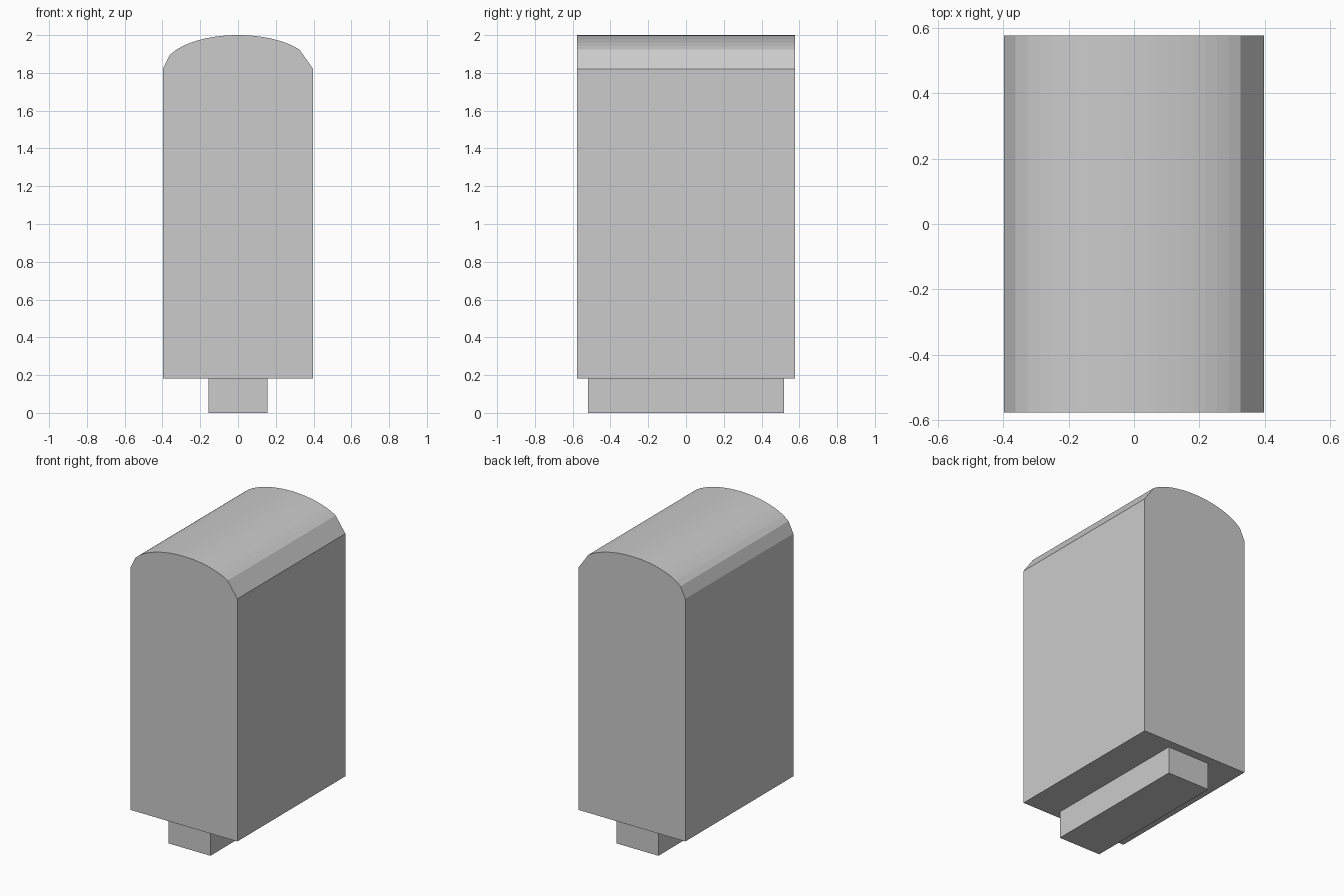
import bpy, bmesh, math

if "Cube" in bpy.data.objects:
    bpy.data.objects.remove(bpy.data.objects["Cube"])

HALF_W, HALF_D = 0.398, 0.576
BASE_Z, SPRING_Z, TOP_Z = 0.183, 1.82, 2.0


def extrude_profile(name, points, half_depth):
    """Extrude an x-z outline along y, centred on y = 0."""
    bm = bmesh.new()
    face = bm.faces.new([bm.verts.new((x, -half_depth, z)) for x, z in points])
    new = bmesh.ops.extrude_face_region(bm, geom=[face])["geom"]
    moved = [v for v in new if isinstance(v, bmesh.types.BMVert)]
    bmesh.ops.translate(bm, verts=moved, vec=(0, 2 * half_depth, 0))
    bmesh.ops.recalc_face_normals(bm, faces=bm.faces)
    mesh = bpy.data.meshes.new(name)
    bm.to_mesh(mesh)
    bm.free()
    obj = bpy.data.objects.new(name, mesh)
    bpy.context.collection.objects.link(obj)
    return obj


# Main slab: straight sides with an elliptical crown, evenly stepped in x;
# the right shoulder has one step left out, giving a wider chamfer
STEPS = 22
outline = [(-HALF_W, BASE_Z), (HALF_W, BASE_Z)]
for i in range(STEPS, -1, -1):
    if i == STEPS - 1:
        continue
    t = 2 * i / STEPS - 1
    outline.append((t * HALF_W, SPRING_Z + (TOP_Z - SPRING_Z) * math.sqrt(1 - t * t)))
extrude_profile("rounded_body", outline, HALF_D)

# Narrow foot under the slab
FOOT_W = 0.157
extrude_profile("foot", [(-FOOT_W, 0), (FOOT_W, 0), (FOOT_W, BASE_Z), (-FOOT_W, BASE_Z)], 0.518)
